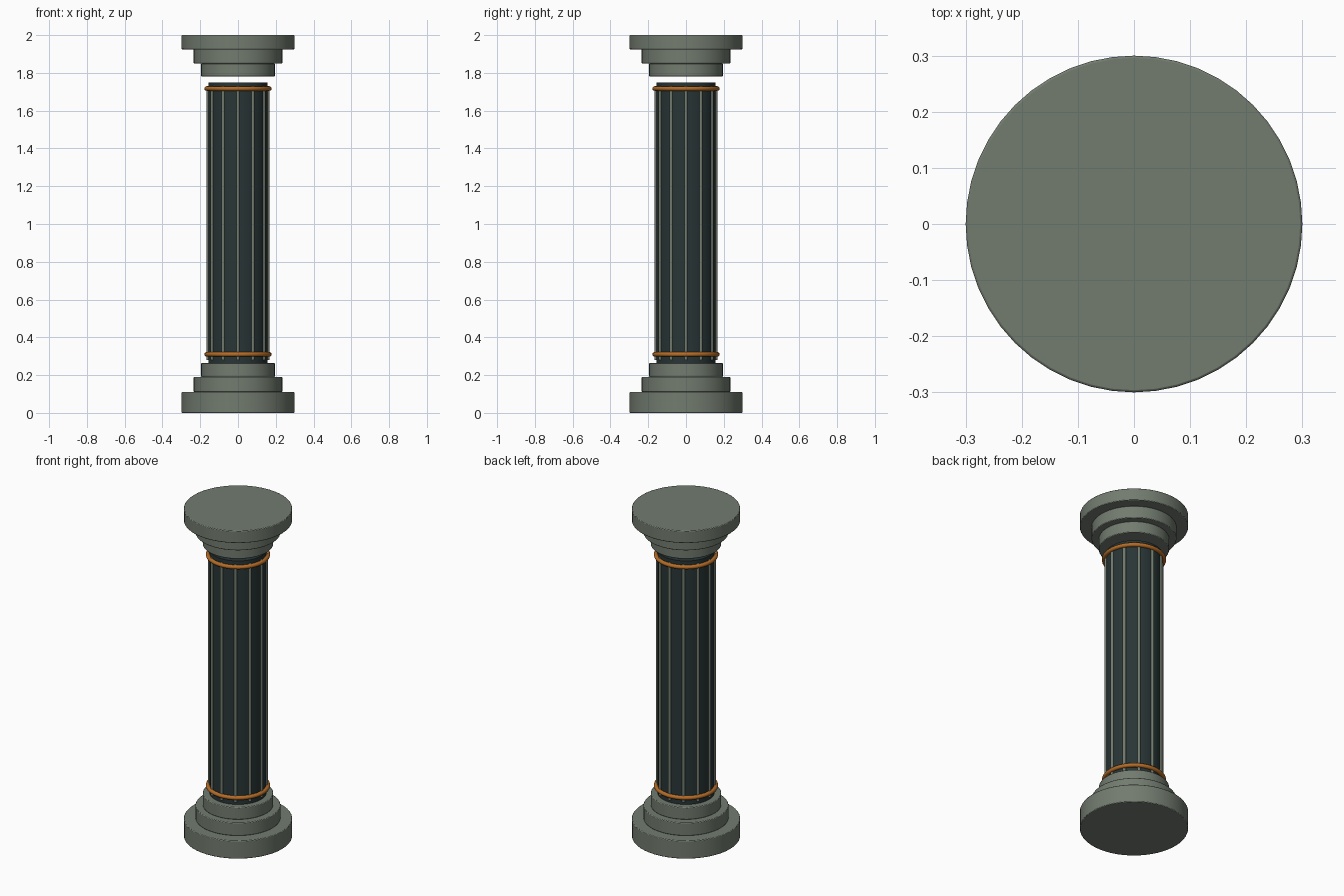
import bpy, math

if "Cube" in bpy.data.objects:
    bpy.data.objects.remove(bpy.data.objects["Cube"])

def material(name, rgb):
    m = bpy.data.materials.new(name)
    m.diffuse_color = (*rgb, 1.0)
    m.use_nodes = True
    m.node_tree.nodes["Principled BSDF"].inputs["Base Color"].default_value = m.diffuse_color
    return m

STONE = material("grey_green_stone", (0.17, 0.20, 0.16))
DARK = material("dark_slate", (0.022, 0.036, 0.037))
BRONZE = material("orange_bronze", (0.46, 0.15, 0.02))

def finish(name, mat, smooth=True):
    ob = bpy.context.object
    ob.name = name
    ob.data.materials.append(mat)
    if smooth:
        bpy.ops.object.shade_smooth_by_angle(angle=math.radians(35))
    return ob

def drum(name, r, z0, z1, mat, bevel=0.0, x=0.0, y=0.0, sides=48):
    bpy.ops.mesh.primitive_cylinder_add(vertices=sides, radius=r, depth=z1 - z0,
                                        location=(x, y, (z0 + z1) / 2))
    ob = finish(name, mat)
    if bevel:
        b = ob.modifiers.new("edge", 'BEVEL')
        b.width = bevel
        b.segments = 2
        b.limit_method = 'ANGLE'
    return ob

# Stepped base
drum("base_plinth", 0.30, 0.0, 0.11, STONE, 0.004)
drum("base_step", 0.235, 0.11, 0.19, STONE, 0.004)
drum("base_collar", 0.195, 0.19, 0.265, STONE, 0.004)

# Stepped capital, floating just above the shaft
drum("capital_collar", 0.195, 1.78, 1.85, STONE, 0.004)
drum("capital_step", 0.235, 1.85, 1.925, STONE, 0.004)
drum("capital_slab", 0.30, 1.925, 2.0, STONE, 0.004)

# Shaft with twelve slim ribs
drum("shaft", 0.157, 0.26, 1.75, DARK)
for i in range(12):
    a = i * math.tau / 12
    drum(f"shaft_rib_{i + 1}", 0.009, 0.28, 1.73, STONE,
         x=0.157 * math.cos(a), y=0.157 * math.sin(a), sides=12)

# Bronze bands
for name, z in (("lower_band", 0.31), ("upper_band", 1.717)):
    bpy.ops.mesh.primitive_torus_add(major_radius=0.166, minor_radius=0.012,
                                     major_segments=48, minor_segments=12,
                                     location=(0, 0, z))
    finish(name, BRONZE)
